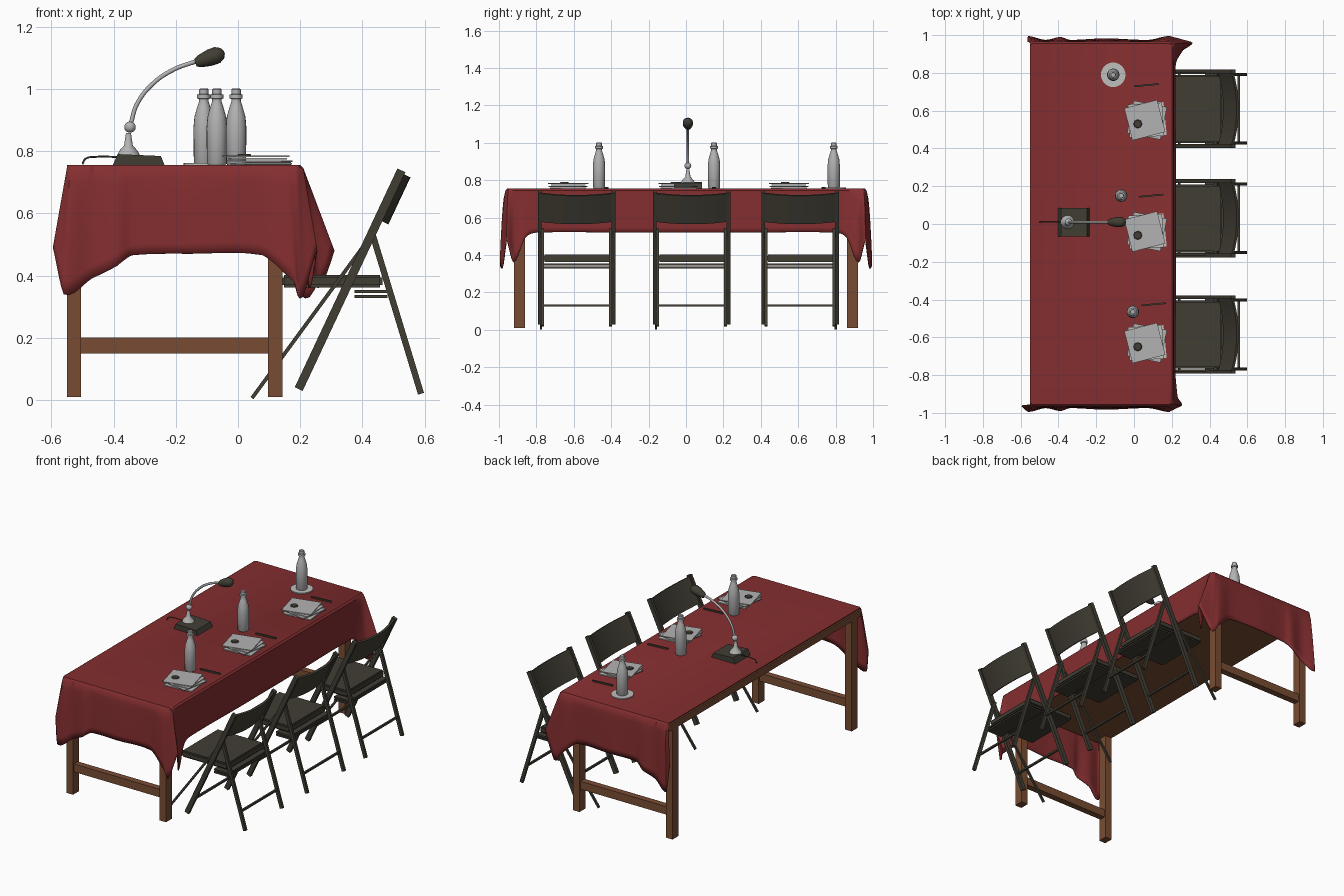
import bpy, bmesh, math
from mathutils import Vector, Matrix

cube = bpy.data.objects.get("Cube")
if cube:
    bpy.data.objects.remove(cube, do_unlink=True)


def material(name, *rgb):
    m = bpy.data.materials.new(name)
    m.use_nodes = True
    m.diffuse_color = (*rgb, 1)
    m.node_tree.nodes["Principled BSDF"].inputs["Base Color"].default_value = (*rgb, 1)
    return m


RED = material("red_cloth", .23, .027, .029)
WOOD = material("brown_wood", .19, .073, .034)
DARK = material("dark_olive", .053, .048, .034)
GREY = material("light_grey", .45, .45, .45)
PAPER = material("paper_white", .52, .52, .51)
TOP = .755


def finish(name, bm, mat, smooth=False):
    bmesh.ops.recalc_face_normals(bm, faces=bm.faces[:])
    mesh = bpy.data.meshes.new(name)
    bm.to_mesh(mesh)
    bm.free()
    mesh.materials.append(mat)
    ob = bpy.data.objects.new(name, mesh)
    bpy.context.collection.objects.link(ob)
    if smooth:
        bpy.ops.object.select_all(action='DESELECT')
        ob.select_set(True)
        bpy.context.view_layer.objects.active = ob
        bpy.ops.object.shade_smooth_by_angle(angle=math.radians(40))
    return ob


def box(name, lo, hi, mat, turn=0, bevel=0):
    lo, hi = Vector(lo), Vector(hi)
    bm = bmesh.new()
    bmesh.ops.create_cube(bm, size=1, matrix=Matrix.Translation((lo + hi) / 2)
                          @ Matrix.Rotation(turn, 4, 'Z') @ Matrix.Diagonal((*(hi - lo), 1)))
    if bevel:
        bmesh.ops.bevel(bm, geom=bm.edges[:], offset=bevel, segments=2, affect='EDGES')
    return finish(name, bm, mat)


def beam(name, p, q, depth, width, mat):
    """Rectangular bar from p to q."""
    p, q = Vector(p), Vector(q)
    z = (q - p).normalized()
    side = Vector((0, 1, 0)) if abs(z.y) < .9 else Vector((0, 0, 1))
    x = side.cross(z).normalized()
    rot = Matrix((x, z.cross(x), z)).transposed().to_4x4()
    bm = bmesh.new()
    bmesh.ops.create_cube(bm, size=1, matrix=Matrix.Translation((p + q) / 2) @ rot
                          @ Matrix.Diagonal((depth, width, (q - p).length, 1)))
    return finish(name, bm, mat)


def lathe(name, profile, origin, mat, axis=(0, 0, 1), sides=20):
    """Closed turned shape from (radius, height) pairs."""
    rot = Vector((0, 0, 1)).rotation_difference(Vector(axis)).to_matrix()
    bm = bmesh.new()
    rings = []
    for r, h in profile:
        rings.append([bm.verts.new(Vector(origin) + rot @ Vector(
            (r * math.cos(a), r * math.sin(a), h)))
            for a in (math.tau * i / sides for i in range(sides))])
    for a, b in zip(rings, rings[1:]):
        for i in range(sides):
            j = (i + 1) % sides
            bm.faces.new((a[i], a[j], b[j], b[i]))
    bm.faces.new(rings[0][::-1])
    bm.faces.new(rings[-1])
    return finish(name, bm, mat, True)


def tube(name, points, radius, mat):
    cu = bpy.data.curves.new(name, 'CURVE')
    cu.dimensions = '3D'
    cu.bevel_depth = radius
    cu.bevel_resolution = 2
    cu.use_fill_caps = True
    sp = cu.splines.new('BEZIER')
    sp.bezier_points.add(len(points) - 1)
    for bp, co in zip(sp.bezier_points, points):
        bp.co = co
        bp.handle_left_type = bp.handle_right_type = 'AUTO'
    cu.materials.append(mat)
    ob = bpy.data.objects.new(name, cu)
    bpy.context.collection.objects.link(ob)


# Table: top, legs and end stretchers
box("table_top", (-.55, -.955, .7), (.2, .955, .742), WOOD)
for s in (-1, 1):
    for x in (-.527, .12):
        box("table_leg", (x - .023, s * .89 - .029, .01), (x + .023, s * .89 + .029, .71), WOOD)
    box("table_stretcher", (-.51, s * .89 - .02, .15), (.1, s * .89 + .02, .2), WOOD)

# Tablecloth: hem keys for one end (edge x, edge y, spread x, spread y, hem z), mirrored
half = [(-.55, .955, -.045, .01, .49), (-.54, .965, -.02, .03, .34), (-.47, .965, 0, .01, .39),
        (-.39, .965, 0, .025, .43), (-.34, .965, 0, .01, .465), (-.15, .965, 0, .018, .47),
        (.07, .965, .01, .01, .465), (.15, .965, .03, .03, .38), (.19, .965, .04, .02, .33),
        (.21, .95, .1, .01, .48), (.21, .92, .05, 0, .36), (.21, .86, .015, 0, .49),
        (.21, .8, .01, 0, .52), (.21, .3, .012, 0, .52)]
keys = [Vector(k) for k in half]
keys[0][2] *= .3
for ex, ey, dx, dy, z in reversed(half):
    keys.append(Vector((ex, -ey, dx * (.45 if dx > .03 else 1), -dy, z)))


def spline(a, b, c, d, t):
    return b + (c - a) * t / 2 + (a - b * 2.5 + c * 2 - d / 2) * t * t \
        + (b * 1.5 - a / 2 - c * 1.5 + d / 2) * t ** 3


columns = []
for i in range(len(keys) - 1):
    quad = [keys[min(max(i + k, 0), len(keys) - 1)] for k in (-1, 0, 1, 2)]
    for k in range(5):
        t = k / 5
        c = spline(*quad, t)
        c[0], c[1] = quad[1].lerp(quad[2], t)[:2]
        columns.append(c)
columns.append(keys[-1])
ROWS = 8
bm = bmesh.new()
grid = []
for ex, ey, dx, dy, hem in columns:
    col = [bm.verts.new((max(-.55, ex - .01 * (ex > .2)), ey - math.copysign(.01, ey) * (abs(ey) > .9), TOP))]
    for r in range(ROWS + 1):
        v = r / ROWS
        col.append(bm.verts.new((ex + dx * v, ey + dy * math.sqrt(v), TOP - .01 + (hem - TOP + .01) * v)))
    grid.append(col)
for a, b in zip(grid, grid[1:]):
    for r in range(ROWS + 1):
        bm.faces.new((a[r], b[r], b[r + 1], a[r + 1]))
bm.faces.new([c[0] for c in grid])
cloth = finish("tablecloth", bm, RED, True)
mod = cloth.modifiers.new("thickness", 'SOLIDIFY')
mod.thickness = .006
mod.offset = -1


# Folding chairs
def chair(cy, rod_side):
    foot, head = Vector((.195, 0, .035)), Vector((.525, 0, .738))
    for s in (-1, 1):
        y = Vector((0, cy + s * .197, 0))
        beam("chair_long_leg", foot + y, head + y, .028, .02, DARK)
        y = Vector((0, cy + s * .182, 0))
        beam("chair_short_leg", Vector((.43, 0, .54)) + y, Vector((.588, 0, .02)) + y, .02, .016, DARK)
    for x, z, w in ((.555, .13, .012), (.24, .13, .012)):
        beam("chair_crossbar", (x, cy - .19, z), (x, cy + .19, z), w, w, DARK)
    for z in (.332, .348):
        box("chair_lower_slat", (.375, cy - .19, z - .005), (.48, cy + .19, z + .005), DARK)
    box("chair_seat", (.14, cy - .18, .362), (.465, cy + .18, .402), DARK, bevel=.008)
    beam("chair_fold_rod", (.045, cy + rod_side * .19, .006), (.4, cy + rod_side * .19, .49), .012, .012, DARK)
    # Bowed backrest between the long legs
    along = (head - foot).normalized()
    out = Vector((along.z, 0, -along.x))
    bm = bmesh.new()
    n = 12
    loops = []
    for i in range(n + 1):
        u = 2 * i / n - 1
        bow = .03 * (1 - u * u)
        mid = Vector((0, cy + u * .192, 0))
        loops.append([bm.verts.new(head - along * drop + out * (bow + side) + mid)
                      for drop, side in ((.008, -.006), (.175, -.006), (.175, .006), (.008, .006))])
    for a, b in zip(loops, loops[1:]):
        for k in range(4):
            j = (k + 1) % 4
            bm.faces.new((a[k], a[j], b[j], b[k]))
    bm.faces.new(loops[0])
    bm.faces.new(loops[-1])
    finish("chair_backrest", bm, DARK, True)


for cy, rod in ((-.585, -1), (.03, -1), (.61, 1)):
    chair(cy, rod)

# Bottles, the far one on a coaster
bottle = [(.028, 0), (.032, .006), (.033, .12), (.03, .155), (.02, .19), (.015, .205), (.015, .212),
          (.021, .214), (.021, .226), (.015, .228), (.015, .243), (.012, .246)]
for x, y in ((-.11, .79), (-.068, .15), (-.006, -.465)):
    lathe("bottle", bottle, (x, y, TOP), GREY)
lathe("coaster", [(.065, 0), (.065, .006)], (-.11, .79, TOP), PAPER, sides=28)

# Paper stacks with a small dark clip, and pens
for y in (.55, -.04, -.63):
    for k, turn in enumerate((.1, -.2, .05, .25)):
        z = TOP + .001 + k * .008
        cx = .075 - .006 * k
        box("paper_stack", (cx - .09, y - .088, z), (cx + .09, y + .088, z + .005),
            GREY if k % 2 else PAPER, turn)
    lathe("paper_clip", [(.024, 0), (.02, .006)], (.02, y - .02, TOP + .029), DARK, sides=8)
for x, y in ((.065, .735), (.09, .15), (.105, -.425)):
    beam("pen", (x - .065, y - .006, TOP + .005), (x + .065, y + .006, TOP + .005), .009, .009, DARK)

# Desk microphone: base, stand, gooseneck, head and cable
Y = .01
base = box("microphone_base", (-.402, Y - .075, TOP), (-.236, Y + .075, TOP + .035), DARK)
for v in base.data.vertices:
    if v.co.z > TOP + .02:
        v.co.x += .015 if v.co.x < -.3 else -.012
        v.co.z -= .006 if v.co.x > -.3 else 0
lathe("microphone_stand", [(.036, 0), (.03, .012), (.014, .03), (.008, .07)], (-.352, Y, TOP + .033), GREY)
ball = [(.018 * math.sin(a) + .0005, -.018 * math.cos(a)) for a in (math.pi * i / 8 for i in range(9))]
lathe("microphone_joint", ball, (-.347, Y, .877), GREY)
tube("microphone_gooseneck", [(-.344, Y, .89), (-.325, Y, .95), (-.275, Y, 1.015),
                              (-.21, Y, 1.06), (-.13, Y, 1.09)], .007, GREY)
lathe("microphone_head", [(.012, 0), (.02, .015), (.027, .05), (.027, .075), (.018, .092), (.005, .099)],
      (-.137, Y, 1.083), DARK, axis=(.94, 0, .34))
tube("microphone_cable", [(-.385, Y, .781), (-.46, Y, .781), (-.49, Y, .775), (-.5, Y, .758)], .003, DARK)
